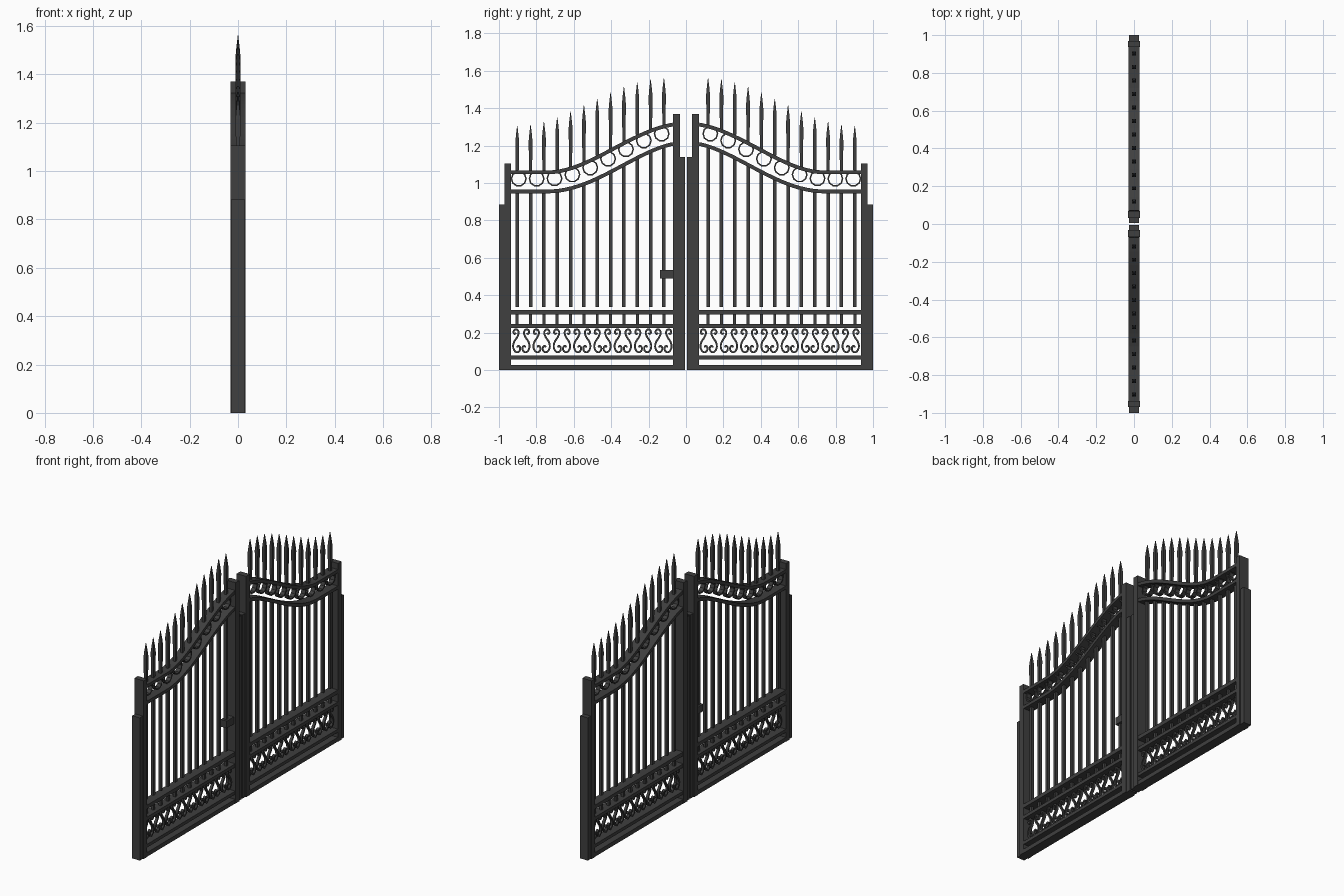
import bpy, bmesh, math
from mathutils import Vector

cube = bpy.data.objects.get("Cube")
if cube:
    bpy.data.objects.remove(cube, do_unlink=True)

iron = bpy.data.materials.new("charcoal_iron")
iron.use_nodes = True
COLOR = (0.05, 0.05, 0.05, 1)
iron.diffuse_color = COLOR
iron.node_tree.nodes["Principled BSDF"].inputs["Base Color"].default_value = COLOR

INNER, OUTER = 0.07, 0.936      # clear opening of one leaf along y


def box(bm, y0, y1, z0, z1, half_x):
    verts = bmesh.ops.create_cube(bm, size=1)["verts"]
    for v in verts:
        v.co = Vector((v.co.x * 2 * half_x,
                       (y0 + y1) / 2 + v.co.y * (y1 - y0),
                       (z0 + z1) / 2 + v.co.z * (z1 - z0)))


def sweep(bm, path, half_w, half_x, closed=False):
    """Flat bar of rectangular section following a path of (y, z) points."""
    n = len(path)
    rings = []
    for i, p in enumerate(path):
        a = path[i - 1] if i or closed else p
        b = path[(i + 1) % n] if i < n - 1 or closed else p
        t = (b - a).normalized()
        side = Vector((-t.y, t.x)) * half_w
        corners = ((side, half_x), (side, -half_x), (-side, -half_x), (-side, half_x))
        rings.append([bm.verts.new((x, *(p + s))) for s, x in corners])
    for i in range(n if closed else n - 1):
        r, q = rings[i], rings[(i + 1) % n]
        for k in range(4):
            bm.faces.new((r[k], r[(k + 1) % 4], q[(k + 1) % 4], q[k]))
    if not closed:
        bm.faces.new(rings[0])
        bm.faces.new(rings[-1])


def spear(bm, y, z0, tip):
    """Square spike that swells slightly before its point."""
    rings = []
    for z, w in ((z0, 0.008), (tip - 0.09, 0.0105), (tip - 0.05, 0.007), (tip, 0.001)):
        rings.append([bm.verts.new((sx * w, y + sy * w, z))
                      for sx, sy in ((1, 1), (-1, 1), (-1, -1), (1, -1))])
    for r, q in zip(rings, rings[1:]):
        for k in range(4):
            bm.faces.new((r[k], r[(k + 1) % 4], q[(k + 1) % 4], q[k]))
    bm.faces.new(rings[0])
    bm.faces.new(rings[-1])


def smooth_path(pts, steps=3):
    """Catmull-Rom interpolation through the points."""
    p = [pts[0]] + pts + [pts[-1]]
    out = []
    for a, b, c, d in zip(p, p[1:], p[2:], p[3:]):
        for i in range(steps):
            t = i / steps
            out.append(0.5 * (2 * b + (c - a) * t + (2 * a - 5 * b + 4 * c - d) * t ** 2
                              + (3 * b - a - 3 * c + d) * t ** 3))
    return out + [pts[-1]]


def finish(name, bm, mirror=True):
    bmesh.ops.recalc_face_normals(bm, faces=bm.faces)
    mesh = bpy.data.meshes.new(name)
    bm.to_mesh(mesh)
    bm.free()
    mesh.materials.append(iron)
    obj = bpy.data.objects.new(name, mesh)
    bpy.context.scene.collection.objects.link(obj)
    if mirror:
        mod = obj.modifiers.new("other_leaf", "MIRROR")
        mod.use_axis = (False, True, False)
        mod.use_mirror_merge = False


def smoothstep(t):
    t = min(max(t, 0), 1)
    return t * t * (3 - 2 * t)


def sweep_height(y):
    return 1.023 + 0.262 * smoothstep((0.74 - y) / 0.74)


def arc_point(y, offset):
    """Point at a normal offset from the swept top line."""
    slope = (sweep_height(y + 0.005) - sweep_height(y - 0.005)) / 0.01
    lift = offset * math.sqrt(1 + slope * slope)
    return Vector((y, sweep_height(y) + lift))


# Upright stiles
bm = bmesh.new()
box(bm, 0.033, INNER, 0, 1.37, 0.032)
box(bm, OUTER, 0.97, 0, 1.105, 0.032)
finish("stiles", bm)

# Narrower edge strips beside the stiles
bm = bmesh.new()
box(bm, 0.005, 0.033, 0, 1.14, 0.026)
box(bm, 0.97, 1.0, 0, 0.885, 0.026)
finish("edge_strips", bm)

# Straight lower rails
bm = bmesh.new()
for z0, z1 in ((0, 0.026), (0.057, 0.077), (0.225, 0.246), (0.296, 0.32)):
    box(bm, INNER, OUTER, z0, z1, 0.03)
finish("lower_rails", bm)

# Swept top rails
bm = bmesh.new()
for offset in (0.034, -0.068):
    path = [arc_point(INNER + (OUTER - INNER) * i / 24, offset) for i in range(25)]
    sweep(bm, path, 0.010, 0.03)
finish("swept_rails", bm)

# Row of rings between the swept rails
bm = bmesh.new()
for i in range(9):
    y = 0.13 + 0.0955 * i
    centre = Vector((y, sweep_height(y)))
    ring = [centre + 0.039 * Vector((math.cos(a), math.sin(a)))
            for a in (math.tau * k / 10 for k in range(10))]
    sweep(bm, ring, 0.004, 0.014, closed=True)
finish("rings", bm)

# Bars, short posts and spear points
bars, posts, spears = bmesh.new(), bmesh.new(), bmesh.new()
for i in range(12):
    y = 0.118 + 0.0713 * i
    box(bars, y - 0.009, y + 0.009, 0.337, arc_point(y, -0.07).y, 0.009)
    box(posts, y - 0.008, y + 0.008, 0.24, 0.30, 0.008)
    spear(spears, y, arc_point(y, 0.04).y, 1.305 + 0.255 * smoothstep(1 - i / 11))
finish("bars", bars)
finish("short_posts", posts)
finish("spear_points", spears)

# Scrollwork: mirrored pairs of S-shaped strands
strand = [(.028, .198), (.036, .193), (.042, .202), (.036, .216), (.022, .216),
          (.014, .200), (.022, .176), (.038, .152), (.044, .126), (.036, .103),
          (.021, .095), (.008, .105), (.007, .122), (.017, .130), (.022, .121)]
bm = bmesh.new()
for i in range(8):
    y = 0.121 + 0.1085 * i
    for s in (1, -1):
        sweep(bm, smooth_path([Vector((y + s * d, z)) for d, z in strand]), 0.005, 0.008)
finish("scrollwork", bm)

# Latch on one leaf only
bm = bmesh.new()
box(bm, -0.14, -0.068, 0.49, 0.535, 0.02)
finish("latch", bm, mirror=False)
